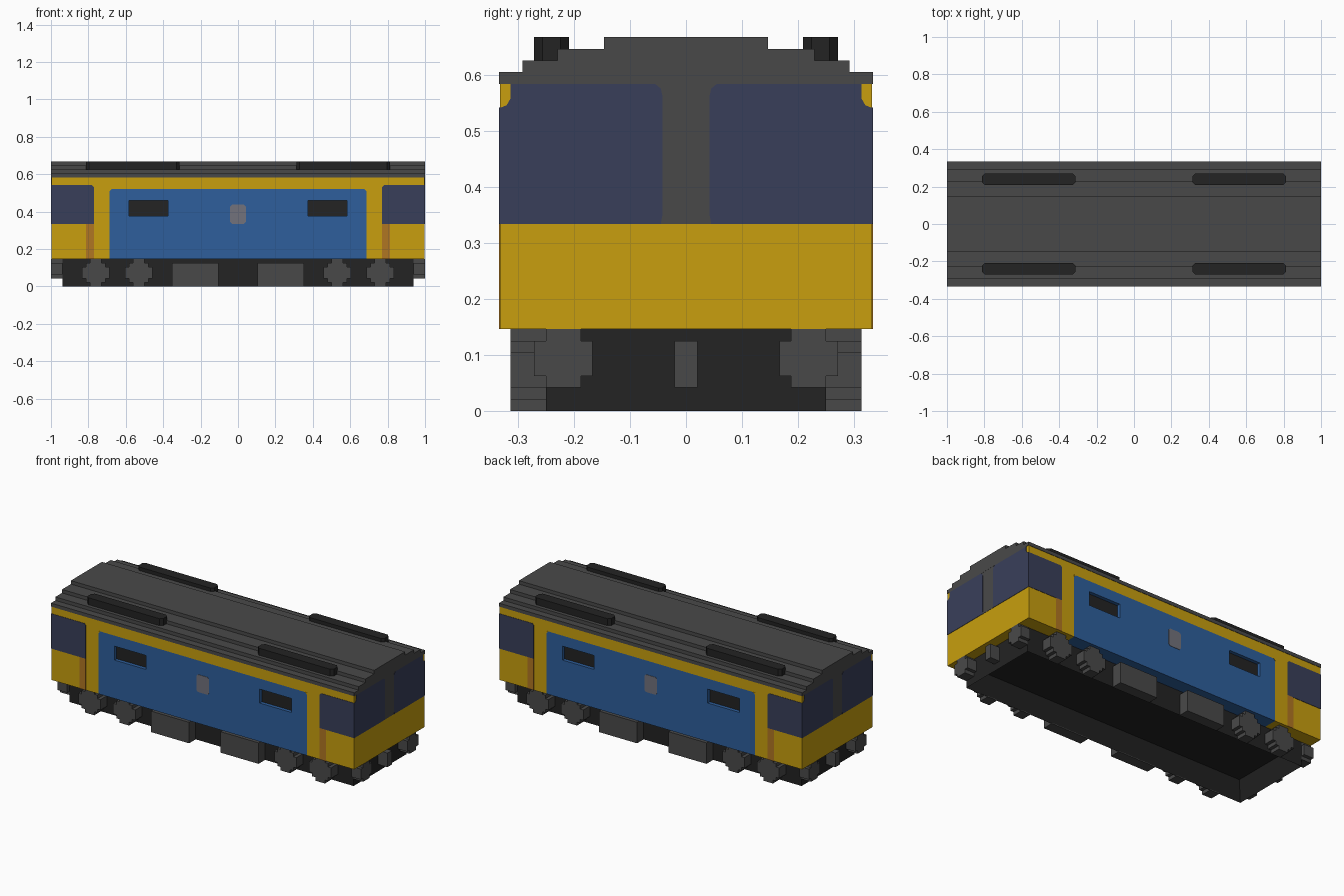
import bpy, bmesh
from mathutils import Vector

if "Cube" in bpy.data.objects:
    bpy.data.objects.remove(bpy.data.objects["Cube"], do_unlink=True)

U = 1 / 48  # grid unit that every part snaps to


def material(name, rgb):
    lin = [((c / 255 + 0.055) / 1.055) ** 2.4 if c > 10 else c / 255 / 12.92 for c in rgb]
    m = bpy.data.materials.new(name)
    m.use_nodes = True
    m.diffuse_color = (*lin, 1)
    m.node_tree.nodes["Principled BSDF"].inputs["Base Color"].default_value = (*lin, 1)
    return m


YELLOW = material("warm yellow", (200, 159, 14))
BLUE = material("panel blue", (46, 95, 156))
NAVY = material("window navy", (57, 63, 90))
GREY = material("dark grey", (73, 73, 73))
BLACK = material("near black", (35, 35, 35))
BROWN = material("door brown", (176, 118, 34))
SILVER = material("badge grey", (114, 114, 124))


def finish(bm, name, *mats):
    bmesh.ops.recalc_face_normals(bm, faces=bm.faces)
    me = bpy.data.meshes.new(name)
    bm.to_mesh(me)
    bm.free()
    for m in mats:
        me.materials.append(m)
    ob = bpy.data.objects.new(name, me)
    bpy.context.collection.objects.link(ob)
    return ob


def box_mesh(lo, hi):
    bm = bmesh.new()
    bmesh.ops.create_cube(bm, size=1)
    for v in bm.verts:
        v.co = Vector([(a + b) / 2 + c * (b - a) for a, b, c in zip(lo, hi, v.co)])
    return bm


def box(name, lo, hi, mat):
    return finish(box_mesh(lo, hi), name, mat)


def prism(name, pts, axis, a, b, mat):
    """Extrude a flat outline along x, y or z from a to b."""
    place = {"x": lambda p, d: (d, p[0], p[1]),
             "y": lambda p, d: (p[0], d, p[1]),
             "z": lambda p, d: (p[0], p[1], d)}[axis]
    bm = bmesh.new()
    face = bm.faces.new([bm.verts.new(place(p, a)) for p in pts])
    ext = bmesh.ops.extrude_face_region(bm, geom=[face])["geom"]
    shift = Vector(place((0, 0), b - a))
    for v in ext:
        if isinstance(v, bmesh.types.BMVert):
            v.co += shift
    return finish(bm, name, mat)


def chamfered(x0, x1, y0, y1, c):
    return [(x0 + c, y0), (x1 - c, y0), (x1, y0 + c), (x1, y1 - c),
            (x1 - c, y1), (x0 + c, y1), (x0, y1 - c), (x0, y0 + c)]


def mirrored(half):
    return half + [(-x, z) for x, z in reversed(half)]


# Body shell: cut along the colour borders, then sink the grilles
BX, BY = 0.998, 0.3313
bm = box_mesh((-BX, -BY, 7 * U), (BX, BY, 28 * U))
cuts = [((s * k * U, 0, 0), (1, 0, 0)) for s in (-1, 1) for k in (18, 28, 33)]
cuts += [((0, 0, k * U), (0, 0, 1)) for k in (18, 22, 25)]
for co, no in cuts:
    bmesh.ops.bisect_plane(bm, geom=bm.verts[:] + bm.edges[:] + bm.faces[:],
                           plane_co=co, plane_no=no)


def is_grille(c):
    return 18 * U < abs(c.x) < 28 * U and 18 * U < c.z < 22 * U


bm.normal_update()
for f in [f for f in bm.faces if abs(f.normal.y) > 0.9 and is_grille(f.calc_center_median())]:
    inward = -f.normal * U
    ext = bmesh.ops.extrude_face_region(bm, geom=[f])["geom"]
    bmesh.ops.translate(bm, vec=inward, verts=[g for g in ext if isinstance(g, bmesh.types.BMVert)])
    if f.is_valid:
        bm.faces.remove(f)
bm.normal_update()
for f in bm.faces:
    c = f.calc_center_median()
    blue = abs(c.x) < 33 * U and c.z < 25 * U
    sunk = blue and abs(f.normal.y) > 0.9 and is_grille(c)
    f.material_index = 2 if sunk else int(blue)
finish(bm, "body", YELLOW, BLUE, BLACK)

# Stepped roof
half = [(16, 28), (16, 29), (14, 29), (14, 30), (11, 30), (11, 31), (7, 31), (7, 32)]
prism("roof", mirrored([(y * U, z * U) for y, z in half]), "x", -1, 1, GREY)

# Painted side details and roof vents, on both sides
for s, side in ((-1, "right"), (1, "left")):
    y0, y1 = s * (BY - 0.002), s * 16 * U
    prism(f"{side}_badge", chamfered(-2 * U, 2 * U, 16 * U, 21 * U, 0.01), "y", y0, y1, SILVER)
    for e, end in ((-1, "rear"), (1, "front")):
        tag = f"{side}_{end}"
        win = [(37 * U, 16 * U), (1, 16 * U), (1, 26 * U), (37 * U + 0.01, 26 * U), (37 * U, 26 * U - 0.01)]
        prism(f"{tag}_cab_side_window", [(e * x, z) for x, z in win], "y", y0, y1, NAVY)
        door = [(37, 7), (39, 7), (39, 16), (37, 16)]
        prism(f"{tag}_door_stripe", [(e * x * U, z * U) for x, z in door], "y", y0, y1, BROWN)
        corner = [(33 * U, 25 * U), (33 * U - 0.012, 25 * U), (33 * U, 25 * U - 0.012)]
        prism(f"{tag}_panel_corner", [(e * x, z) for x, z in corner], "y", y0, y1, YELLOW)
        xa, xb = sorted((e * 15 * U, e * 39 * U))
        ya, yb = sorted((s * 10 * U, s * 13 * U))
        prism(f"{tag}_roof_vent", chamfered(xa, xb, ya, yb, 0.015), "z", 30 * U, 32 * U, BLACK)

# Cab ends: windscreens, pillar, buffers, coupling
screen = [(16 * U, 16 * U), (16 * U, 0.54), (0.32, 0.545), (15 * U, 0.558), (15 * U, 28 * U),
          (0.055, 28 * U), (0.045, 0.575), (0.042, 0.562), (0.042, 0.35), (0.045, 16 * U)]
for e, end in ((-1, "rear"), (1, "front")):
    xa, xb = sorted((e * 45 * U, e))
    prism(f"{end}_pillar", [(-0.06, 16 * U), (0.06, 16 * U), (0.06, 28 * U), (-0.06, 28 * U)],
          "x", e * 0.99, e * 0.999, GREY)
    box(f"{end}_coupling", (xa, -U, 2 * U), (xb, U, 6 * U), GREY)
    for s, side in ((-1, "right"), (1, "left")):
        prism(f"{end}_{side}_windscreen", [(s * y, z) for y, z in screen], "x", e * 0.99, e, NAVY)
        cross = [(8, 3), (9, 3), (9, 2), (12, 2), (12, 3), (13, 3),
                 (13, 6), (12, 6), (12, 7), (9, 7), (9, 6), (8, 6)]
        prism(f"{end}_{side}_buffer", [(s * y * U, z * U) for y, z in cross], "x", xa, xb, GREY)

# Underframe: a tray open at the bottom
bm = box_mesh((-45 * U, -12 * U, 0), (45 * U, 12 * U, 7 * U))
bm.normal_update()
under = [f for f in bm.faces if f.normal.z < -0.9]
bmesh.ops.inset_region(bm, faces=under, thickness=3 * U)
bmesh.ops.translate(bm, vec=(0, 0, 5 * U), verts=under[0].verts[:])
finish(bm, "underframe", BLACK)

# Stepped wheels and equipment boxes
wheel_half = [(1.5, 0), (1.5, 1), (2.5, 1), (2.5, 2), (3.5, 2), (3.5, 5),
              (2.5, 5), (2.5, 6), (1.5, 6), (1.5, 7)]
wheel = mirrored(wheel_half)
for s, side in ((-1, "right"), (1, "left")):
    for i, cx in enumerate((-36.5, -25.5, 25.5, 36.5)):
        prism(f"{side}_wheel_{i + 1}", [((cx + x) * U, z * U) for x, z in wheel],
              "y", s * 11.9 * U, s * 15 * U, GREY)
    for e, end in ((-1, "rear"), (1, "front")):
        xa, xb = sorted((e * 5 * U, e * 17 * U))
        ya, yb = sorted((s * 11.9 * U, s * 15 * U))
        box(f"{side}_{end}_equipment_box", (xa, ya, 0), (xb, yb, 6 * U), GREY)
